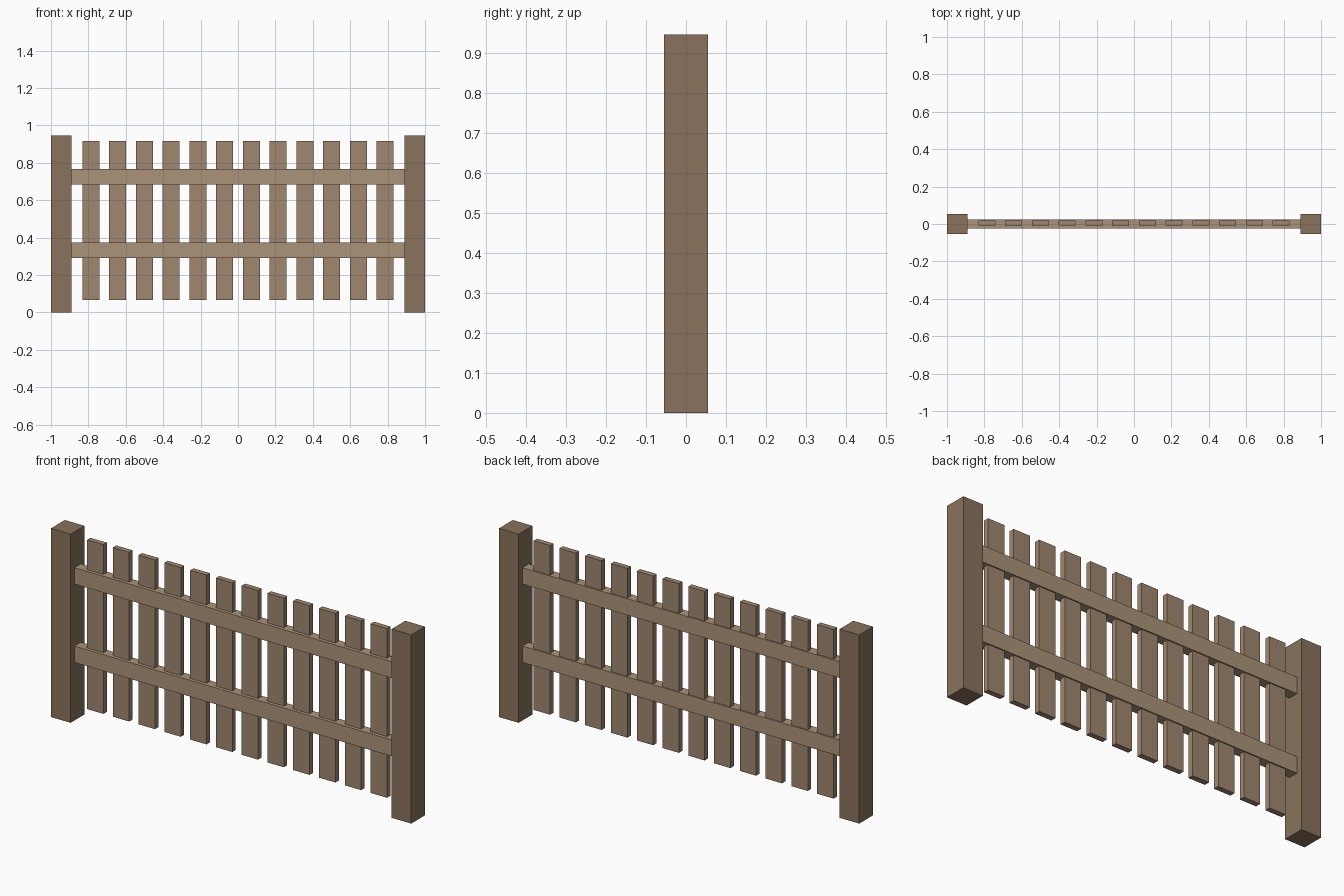
import bpy

if "Cube" in bpy.data.objects:
    bpy.data.objects.remove(bpy.data.objects["Cube"])


def material(name, color):
    mat = bpy.data.materials.new(name)
    mat.diffuse_color = (*color, 1.0)
    mat.use_nodes = True
    mat.node_tree.nodes["Principled BSDF"].inputs["Base Color"].default_value = mat.diffuse_color
    return mat


def box(name, x, y, z, mat):
    """Box from (min, max) ranges on each axis."""
    ranges = (x, y, z)
    bpy.ops.mesh.primitive_cube_add(size=1, location=[(a + b) / 2 for a, b in ranges])
    obj = bpy.context.object
    obj.name = name
    obj.scale = [b - a for a, b in ranges]
    bpy.ops.object.transform_apply(location=False, rotation=False, scale=True)
    obj.data.materials.append(mat)
    return obj


post_wood = material("post_wood", (0.254, 0.171, 0.109))
picket_wood = material("picket_wood", (0.352, 0.242, 0.159))
rail_wood = material("rail_wood", (0.407, 0.296, 0.195))

POST = 0.109          # square post width
INNER = 1.0 - POST    # inner face of the posts

# End posts
box("left_post", (-1.0, -INNER), (-POST / 2, POST / 2), (0, 0.947), post_wood)
box("right_post", (INNER, 1.0), (-POST / 2, POST / 2), (0, 0.947), post_wood)

# Horizontal rails between the posts
for name, z in (("lower_rail", 0.333), ("upper_rail", 0.726)):
    box(name, (-INNER, INNER), (-0.025, 0.025), (z - 0.041, z + 0.041), rail_wood)

# Evenly spaced pickets running through the rails, nearer the back
COUNT, REACH, HALF = 12, 0.787, 0.0455
for i in range(COUNT):
    x = -REACH + 2 * REACH * i / (COUNT - 1)
    box(f"picket_{i + 1}", (x - HALF, x + HALF), (-0.008, 0.019), (0.067, 0.916), picket_wood)
